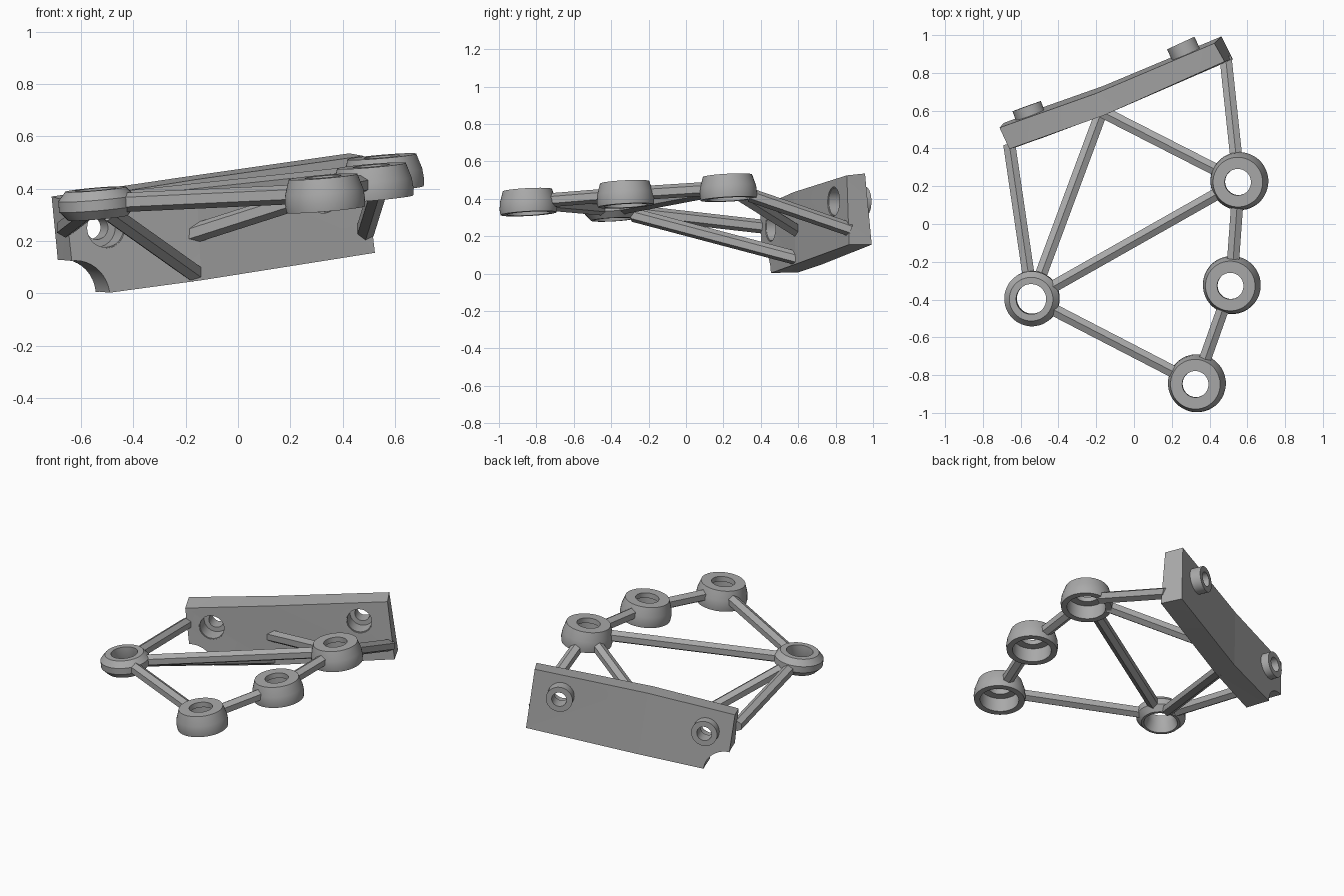
import bpy, bmesh, math
from mathutils import Vector

cube = bpy.data.objects.get("Cube")
if cube:
    bpy.data.objects.remove(cube, do_unlink=True)

grey = bpy.data.materials.new("plain_grey")
grey.use_nodes = True
GREY = (0.4, 0.4, 0.4, 1)
grey.diffuse_color = GREY
grey.node_tree.nodes["Principled BSDF"].inputs["Base Color"].default_value = GREY

UP = Vector((-0.085, -0.053, 1)).normalized()   # axis shared by all rings


def finish(name, bm, angle=35):
    bmesh.ops.recalc_face_normals(bm, faces=bm.faces)
    mesh = bpy.data.meshes.new(name)
    bm.to_mesh(mesh)
    bm.free()
    mesh.materials.append(grey)
    obj = bpy.data.objects.new(name, mesh)
    bpy.context.collection.objects.link(obj)
    bpy.ops.object.select_all(action='DESELECT')
    obj.select_set(True)
    bpy.context.view_layer.objects.active = obj
    bpy.ops.object.shade_smooth_by_angle(angle=math.radians(angle))
    return obj


def place(obj, origin, axis):
    obj.location = origin
    obj.rotation_mode = 'QUATERNION'
    obj.rotation_quaternion = Vector(axis).to_track_quat('Z', 'Y')
    return obj


def lathe(name, profile, origin, axis, steps=40):
    """Turn a closed (radius, height) loop round the axis."""
    bm = bmesh.new()
    verts = [bm.verts.new((r, 0, h)) for r, h in profile]
    edges = [bm.edges.new((v, verts[i - 1])) for i, v in enumerate(verts)]
    bmesh.ops.spin(bm, geom=verts + edges, cent=(0, 0, 0), axis=(0, 0, 1),
                   angle=math.tau, steps=steps, use_merge=True)
    bmesh.ops.remove_doubles(bm, verts=bm.verts, dist=1e-5)
    return place(finish(name, bm), origin, axis)


def rod(name, start, end, radius, sides):
    start, end = Vector(start), Vector(end)
    bm = bmesh.new()
    bmesh.ops.create_cone(bm, cap_ends=True, segments=sides, radius1=radius,
                          radius2=radius, depth=(end - start).length)
    return place(finish(name, bm), (start + end) / 2, end - start)


# Rings
cup = [(0.115, -0.063), (0.15, -0.063), (0.154, -0.035), (0.15, 0.005), (0.132, 0.063),
       (0.07, 0.063), (0.07, 0.03), (0.115, 0.03)]
collar = [(0.1, -0.055), (0.115, -0.055), (0.146, -0.02), (0.146, 0.02), (0.116, 0.055),
          (0.08, 0.055), (0.08, 0.0)]
hub = Vector((-0.54, -0.395, 0.343))
front = Vector((0.33, -0.845, 0.383))
side = Vector((0.515, -0.325, 0.425))
rear = Vector((0.555, 0.225, 0.46))
lathe("hub_ring", collar, hub, UP)
for name, spot in (("front_ring", front), ("side_ring", side), ("rear_ring", rear)):
    lathe(name, cup, spot, UP)


# Hexagonal struts, stopping short of the ring bores
def strut(name, start, end, between_rings=True):
    start, end = Vector(start), Vector(end)
    step = (end - start).normalized() * 0.125
    rod(name, start + step, end - step if between_rings else end, 0.037, 6)


strut("hub_front_strut", hub, front)
strut("hub_rear_strut", hub, rear)
strut("front_side_strut", front, side)
strut("side_rear_strut", side, rear)
strut("hub_plate_end_strut", hub, (-0.66, 0.42, 0.25), False)
strut("hub_plate_middle_strut", hub, (-0.17, 0.6, 0.08), False)
strut("rear_plate_middle_strut", rear, (-0.18, 0.6, 0.225), False)
strut("rear_plate_end_strut", rear, (0.485, 0.88, 0.235), False)

# Mounting plate: three cross-sections, bent at the middle
sections = [
    [(-0.66, 0.397, 0.355), (-0.712, 0.51, 0.37), (-0.675, 0.55, -0.01), (-0.62, 0.405, -0.015)],
    [(-0.16, 0.575, 0.435), (-0.205, 0.69, 0.445), (-0.165, 0.73, 0.05), (-0.14, 0.585, 0.05)],
    [(0.48, 0.86, 0.525), (0.425, 0.957, 0.535), (0.463, 0.993, 0.155), (0.523, 0.872, 0.155)],
]
bm = bmesh.new()
loops = [[bm.verts.new(p) for p in s] for s in sections]
bm.faces.new(loops[0])
bm.faces.new(loops[-1])
for a, b in zip(loops, loops[1:]):
    for i in range(4):
        bm.faces.new((a[i - 1], a[i], b[i], b[i - 1]))
bmesh.ops.triangulate(bm, faces=bm.faces)
plate = finish("mounting_plate", bm, 3)


def cut(cutter):
    cutter.hide_render = True
    mod = plate.modifiers.new("cut", 'BOOLEAN')
    mod.operation = 'DIFFERENCE'
    mod.solver = 'EXACT'
    mod.object = cutter
    bpy.context.view_layer.objects.active = plate
    bpy.ops.object.modifier_apply(modifier=mod.name)
    bpy.data.objects.remove(cutter, do_unlink=True)


# Rounded notch in the lower corner
low_front, low_back = Vector(sections[0][3]), Vector(sections[0][2])
reach = low_back - low_front
cut(rod("notch_cutter", low_front - reach, low_back + reach, 0.14, 40))

# Screw sockets: a bored sleeve through the plate, raised at the back
sleeve = [(0.045, 0.1), (0.074, 0.1), (0.074, 0.005), (0.08, 0.005),
          (0.08, 0.185), (0.045, 0.185)]
for name, spot, axis in (("right_socket", (-0.505, 0.45, 0.25), (-0.34, 0.94, 0.01)),
                         ("left_socket", (0.325, 0.79, 0.385), (-0.42, 0.91, 0.0))):
    spot, axis = Vector(spot), Vector(axis).normalized()
    cut(rod("socket_cutter", spot - axis * 0.1, spot + axis * 0.3, 0.078, 40))
    lathe(name, sleeve, spot, axis)

bpy.context.view_layer.objects.active = plate
plate.select_set(True)
bpy.ops.object.shade_smooth_by_angle(angle=math.radians(30))
